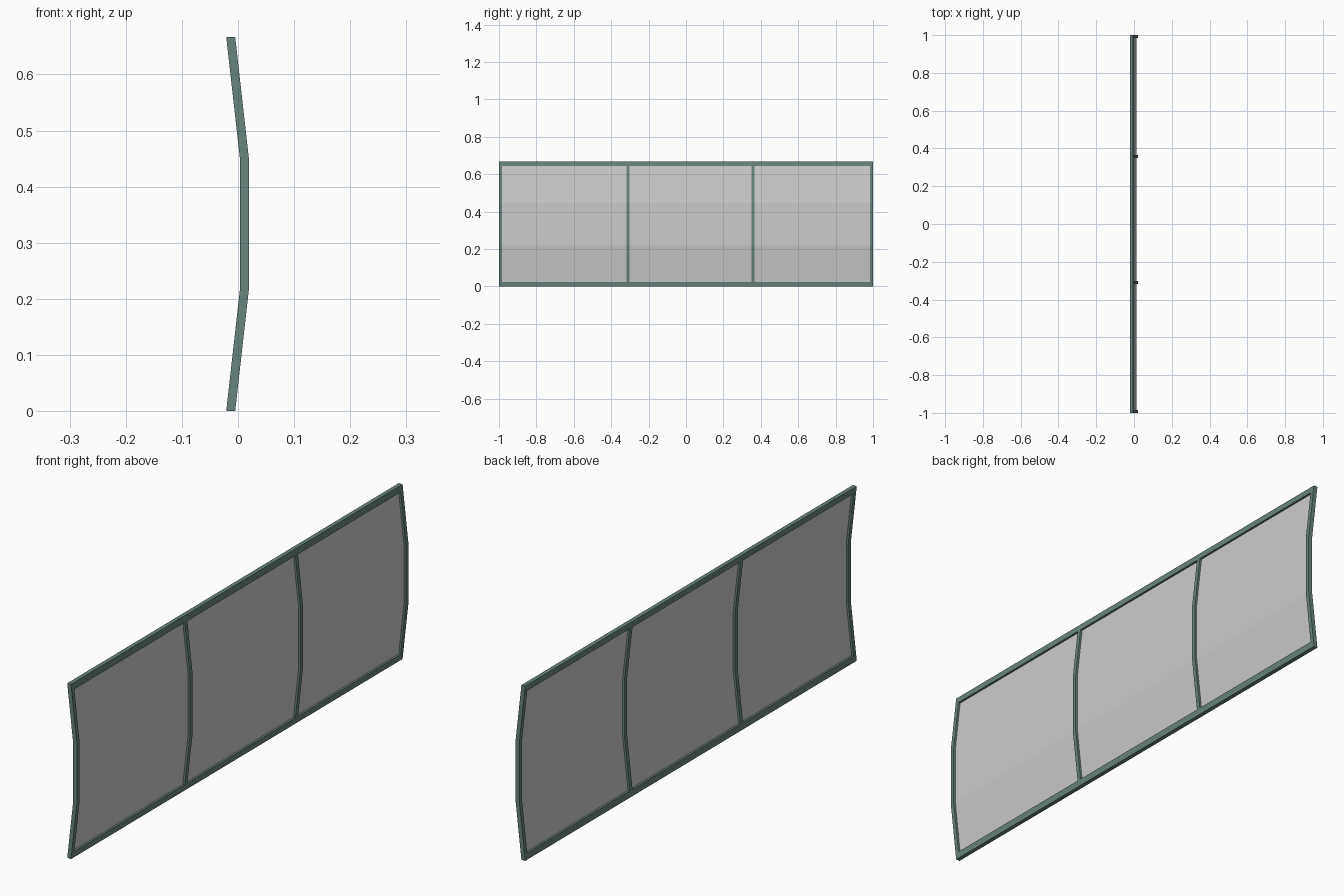
import bpy

if "Cube" in bpy.data.objects:
    bpy.data.objects.remove(bpy.data.objects["Cube"])

H = 0.667        # overall height
DEPTH = 0.016    # frame depth along x
# Left-hand edge of the bent side profile (x, z)
PROFILE = [(-0.021, 0.0), (0.004, 0.222), (0.004, 0.445), (-0.021, H)]

paint = bpy.data.materials.new("frame_paint")
paint.diffuse_color = (0.14, 0.23, 0.20, 1)
paint.use_nodes = True
paint.node_tree.nodes["Principled BSDF"].inputs["Base Color"].default_value = paint.diffuse_color


def make(name, verts, faces, mat=None):
    me = bpy.data.meshes.new(name)
    me.from_pydata(verts, [], faces)
    if mat:
        me.materials.append(mat)
    ob = bpy.data.objects.new(name, me)
    bpy.context.collection.objects.link(ob)
    return ob


def bar(name, path, y0, y1):
    """Solid strip following the side profile, DEPTH thick, from y0 to y1."""
    verts, faces = [], []
    for x, z in path:
        verts += [(x, y0, z), (x + DEPTH, y0, z), (x + DEPTH, y1, z), (x, y1, z)]
    for i in range(len(path) - 1):
        for k in range(4):
            a, b = i * 4 + k, i * 4 + (k + 1) % 4
            faces.append((a, b, b + 4, a + 4))
    n = len(verts)
    faces += [(3, 2, 1, 0), (n - 4, n - 3, n - 2, n - 1)]
    return make(name, verts, faces, paint)


def edge_x(z):
    """Profile x at a height within the bottom or top leaning section."""
    return -0.021 + 0.025 * min(z, H - z) / 0.222


# End stiles and intermediate mullions
W = 0.016
for name, y in (("left_stile", -1 + W / 2), ("left_mullion", -0.310),
                ("right_mullion", 0.357), ("right_stile", 1 - W / 2)):
    bar(name, PROFILE, y - W / 2, y + W / 2)

# Bottom and top rails between the end stiles
R = 0.024
for name, z0, z1 in (("bottom_rail", 0, R), ("top_rail", H - R, H)):
    bar(name, [(edge_x(z0), z0), (edge_x(z1), z1)], -1 + W, 1 - W)

# Bent glazing sheet in the middle of the frame depth
verts = [(x + DEPTH / 2, y, z) for x, z in
         [(edge_x(0.012), 0.012), *PROFILE[1:3], (edge_x(H - 0.012), H - 0.012)]
         for y in (-1 + W / 2, 1 - W / 2)]
make("glazing_sheet", verts, [(i, i + 1, i + 3, i + 2) for i in (0, 2, 4)])
